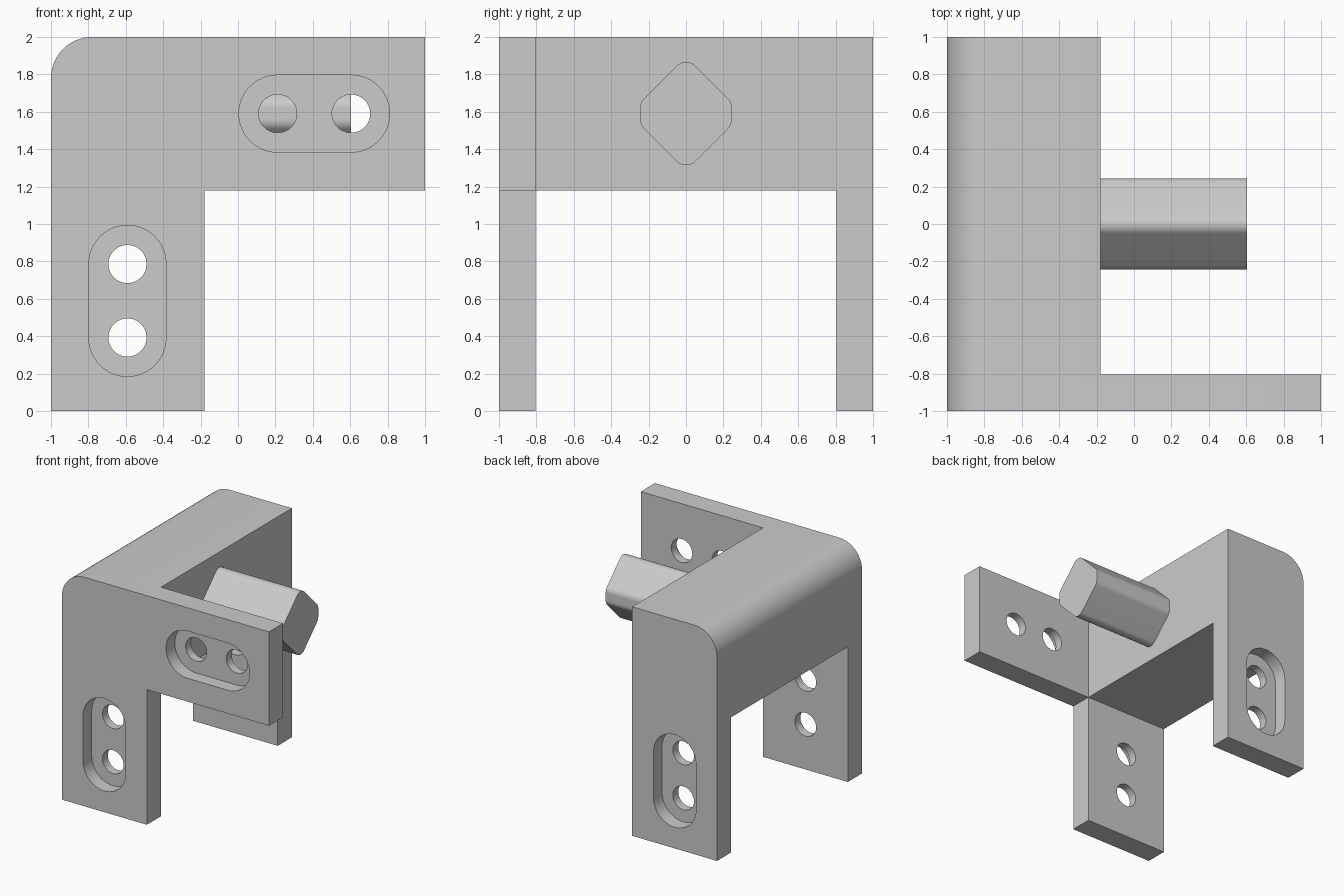
import bpy
import bmesh
import math
from mathutils import Vector

cube = bpy.data.objects.get("Cube")
if cube:
    bpy.data.objects.remove(cube, do_unlink=True)

grey = bpy.data.materials.new("plain grey")
grey.use_nodes = True
GREY = (0.6, 0.6, 0.6, 1)
grey.diffuse_color = GREY
grey.node_tree.nodes["Principled BSDF"].inputs["Base Color"].default_value = GREY


def rounded(corners, steps=12):
    """Outline from (a, b, radius) corners, each with its own fillet."""
    pts = []
    for i, (a, b, r) in enumerate(corners):
        p = Vector((a, b, 0))
        if r == 0:
            pts.append(p)
            continue
        u = (Vector((*corners[i - 1][:2], 0)) - p).normalized()
        v = (Vector((*corners[(i + 1) % len(corners)][:2], 0)) - p).normalized()
        half = u.angle(v) / 2
        centre = p + (u + v).normalized() * r / math.sin(half)
        start = (p + u * r / math.tan(half) - centre).normalized()
        end = (p + v * r / math.tan(half) - centre).normalized()
        pts += [centre + start.slerp(end, k / steps) * r for k in range(steps + 1)]
    return [p for i, p in enumerate(pts) if (p - pts[i - 1]).length > 1e-3]


def rect(a0, a1, b0, b1, r=0):
    return rounded([(a0, b0, r), (a1, b0, r), (a1, b1, r), (a0, b1, r)])


def prism(name, outline, lo, hi, axis="y"):
    """Extrude an outline along y (outline in x, z) or x (outline in y, z)."""
    def place(p, d):
        return (p.x, d, p.y) if axis == "y" else (d, p.x, p.y)
    bm = bmesh.new()
    near = [bm.verts.new(place(p, lo)) for p in outline]
    far = [bm.verts.new(place(p, hi)) for p in outline]
    bm.faces.new(near)
    bm.faces.new(far[::-1])
    for i in range(len(near)):
        bm.faces.new((near[i - 1], far[i - 1], far[i], near[i]))
    bmesh.ops.recalc_face_normals(bm, faces=bm.faces[:])
    mesh = bpy.data.meshes.new(name)
    bm.to_mesh(mesh)
    bm.free()
    mesh.materials.append(grey)
    obj = bpy.data.objects.new(name, mesh)
    bpy.context.collection.objects.link(obj)
    return obj


def activate(obj):
    bpy.ops.object.select_all(action="DESELECT")
    obj.select_set(True)
    bpy.context.view_layer.objects.active = obj


def cut(obj, cutter):
    cutter.hide_render = True
    mod = obj.modifiers.new("cut", "BOOLEAN")
    mod.operation = "DIFFERENCE"
    mod.solver = "EXACT"
    mod.object = cutter
    activate(obj)
    bpy.ops.object.modifier_apply(modifier=mod.name)
    bpy.data.objects.remove(cutter, do_unlink=True)


INNER, UNDER, PLATE = -0.18, 1.18, 0.805   # block side, block underside, plate inner face
SLOT_DEPTH = 0.12

# Bracket: L-shaped profile with one rounded shoulder
bracket = prism("bracket", rounded([
    (-1, 0, 0), (INNER, 0, 0), (INNER, UNDER, 0),
    (1, UNDER, 0), (1, 2, 0), (-1, 2, 0.22)]), -1, 1)

# Clear the space behind the arm and between the legs
cut(bracket, prism("arm_space", rect(INNER, 1.2, 1, 2.2), -PLATE, 1.2))
cut(bracket, prism("leg_space", rect(-1.2, 0, -0.2, UNDER), -PLATE, PLATE))

# Recessed slots: both legs outside, and the front of the arm
leg_slot = rect(-0.797, -0.385, 0.185, 0.993, 0.2059)
arm_slot = rect(0.005, 0.811, 1.384, 1.796, 0.2059)
cut(bracket, prism("front_leg_slot", leg_slot, -1.2, -1 + SLOT_DEPTH))
cut(bracket, prism("back_leg_slot", leg_slot, 1 - SLOT_DEPTH, 1.2))
cut(bracket, prism("arm_slot", arm_slot, -1.2, -1 + SLOT_DEPTH))

# Screw holes
for x, z, end in ((-0.591, 0.393, 1.2), (-0.591, 0.786, 1.2),
                  (0.212, 1.59, -0.7), (0.605, 1.59, -0.7)):
    r = 0.102
    cut(bracket, prism("hole", rect(x - r, x + r, z - r, z + r, r * 0.9999), -1.3, end))

# Peg: diamond with clipped sides and softened corners
W, H, MID, R = 0.244, 0.305, 1.59, 0.07
peg = prism("peg", rounded([
    (0, MID - H, R), (W, MID - H + W, R), (W, MID + H - W, R),
    (0, MID + H, R), (-W, MID + H - W, R), (-W, MID - H + W, R)]), INNER, 0.605, "x")

for obj in (bracket, peg):
    activate(obj)
    bpy.ops.object.shade_smooth_by_angle(angle=math.radians(30))
